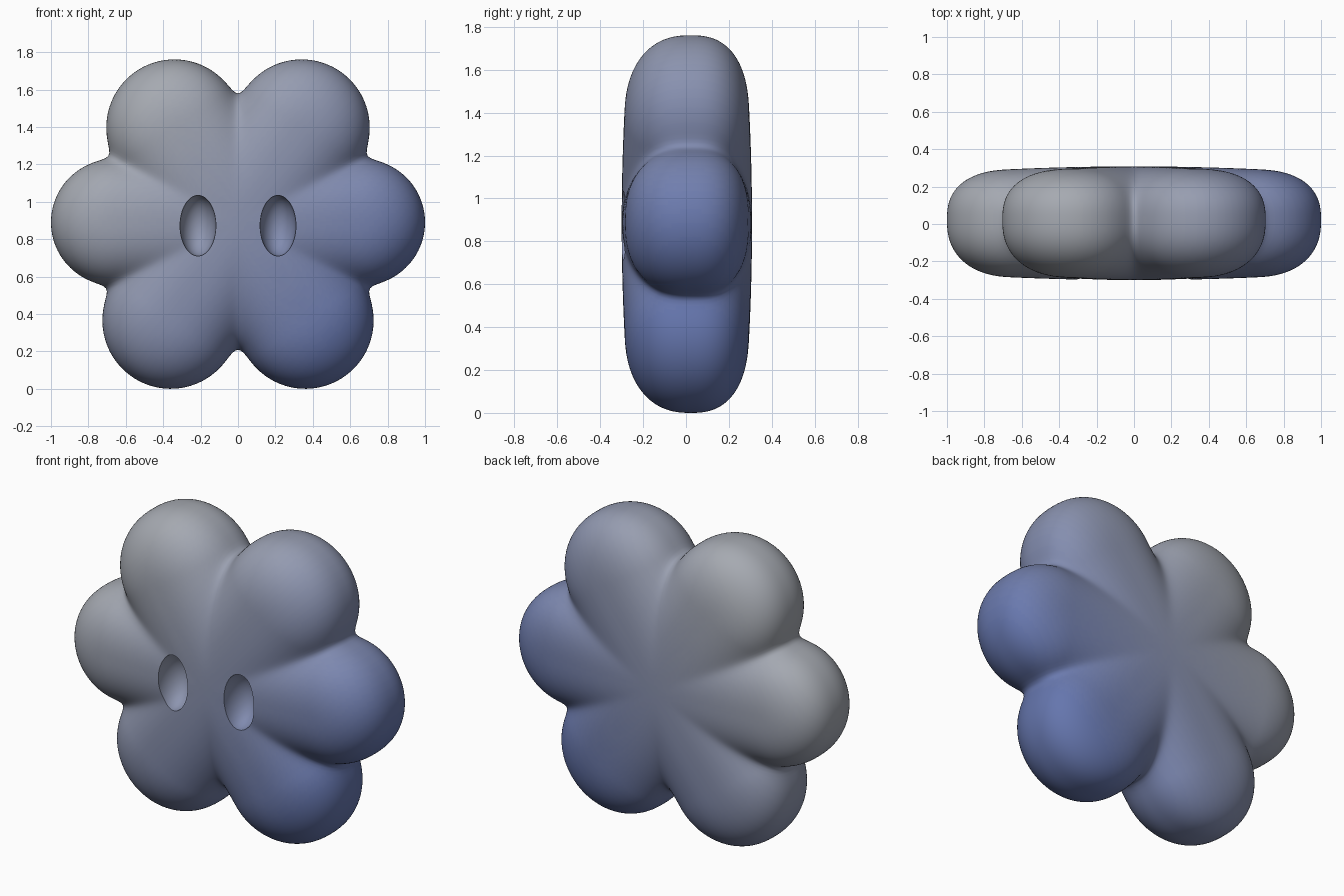
import bpy, bmesh, math
from mathutils import Vector

if "Cube" in bpy.data.objects:
    bpy.data.objects.remove(bpy.data.objects["Cube"])

CZ = 0.885           # height of the flower centre
SEG, RINGS = 288, 44
BLEND = 12.5         # softness of the creases between petals

# petal tips: x, z relative to the centre, radius
HALF = [(0.34, 0.512, 0.364), (0.662, 0.005, 0.338), (0.36, -0.52, 0.365)]
PETALS = [(s * x, z, r) for s in (1, -1) for x, z, r in HALF]


def field(x, z):
    """Blended distance to the petal axes: 0 in the middle, 1 on the outline."""
    p, total = Vector((x, z)), 0.0
    for tx, tz, r in PETALS:
        tip = Vector((tx, tz))
        t = max(0.0, min(1.0, p.dot(tip) / tip.length_squared))
        total += math.exp(-BLEND * (p - tip * t).length / r)
    return max(0.0, -math.log(total) / BLEND)


def outline(a):
    lo, hi = 0.4, 1.3
    for _ in range(30):
        mid = (lo + hi) / 2
        if field(mid * math.cos(a), mid * math.sin(a)) < 1:
            lo = mid
        else:
            hi = mid
    return lo


def depth(x, z, side):
    """y of the front (side -1) or back (side 1) surface."""
    n = 2.4 if side < 0 else 2.6
    swell = (0.32 if side < 0 else 0.288) - 0.035 * (x * x + z * z)
    return 0.02 + side * swell * max(0.0, 1 - field(x, z) ** n) ** (1 / n)


# flower body: rings from the middle to a shared rim, front and back
bm = bmesh.new()
angles = [2 * math.pi * i / SEG for i in range(SEG)]
radii = [outline(a) for a in angles]
rim = [bm.verts.new((r * math.cos(a), 0.02, CZ + r * math.sin(a)))
       for a, r in zip(angles, radii)]
for side in (-1, 1):
    inner = None
    pole = bm.verts.new((0, depth(0, 0, side), CZ))
    for k in range(1, RINGS + 1):
        f = 1 - (1 - k / RINGS) ** 2
        if k == RINGS:
            ring = rim
        else:
            ring = []
            for a, r in zip(angles, radii):
                x, z = f * r * math.cos(a), f * r * math.sin(a)
                ring.append(bm.verts.new((x, depth(x, z, side), CZ + z)))
        for i in range(SEG):
            j = (i + 1) % SEG
            if inner:
                bm.faces.new((inner[i], inner[j], ring[j], ring[i]))
            else:
                bm.faces.new((pole, ring[j], ring[i]))
        inner = ring
bmesh.ops.recalc_face_normals(bm, faces=bm.faces[:])
mesh = bpy.data.meshes.new("flower_body")
bm.to_mesh(mesh)
bm.free()
body = bpy.data.objects.new("flower_body", mesh)
bpy.context.collection.objects.link(body)

# hollow oval eyes
cutters = []
for s in (-1, 1):
    bpy.ops.mesh.primitive_uv_sphere_add(segments=64, ring_count=32,
                                         location=(s * 0.214, -0.293, 0.872))
    eye = bpy.context.object
    eye.name = "eye_cutter"
    eye.scale = (0.096, 0.13, 0.162)
    eye.hide_render = True
    cutters.append(eye)
    cut = body.modifiers.new("eye_hole", 'BOOLEAN')
    cut.operation = 'DIFFERENCE'
    cut.solver = 'EXACT'
    cut.object = eye
bpy.ops.object.select_all(action='DESELECT')
body.select_set(True)
bpy.context.view_layer.objects.active = body
for m in list(body.modifiers):
    bpy.ops.object.modifier_apply(modifier=m.name)
for c in cutters:
    bpy.data.objects.remove(c, do_unlink=True)

# colour fades from grey (upper left) to blue (lower right)
BANDS = 40
grey, blue = Vector((0.38, 0.40, 0.44)), Vector((0.13, 0.18, 0.42))
body.data.materials.clear()
for i in range(BANDS):
    mat = bpy.data.materials.new("petal_shade_%02d" % i)
    mat.diffuse_color = (*grey.lerp(blue, i / (BANDS - 1)), 1)
    mat.use_nodes = True
    mat.node_tree.nodes["Principled BSDF"].inputs["Base Color"].default_value = mat.diffuse_color
    body.data.materials.append(mat)
for p in body.data.polygons:
    s = 0.5 + 0.45 * (p.center.x - 0.9 * (p.center.z - CZ))
    p.material_index = max(0, min(BANDS - 1, int(s * BANDS)))

bpy.ops.object.shade_smooth_by_angle(angle=math.radians(40))
